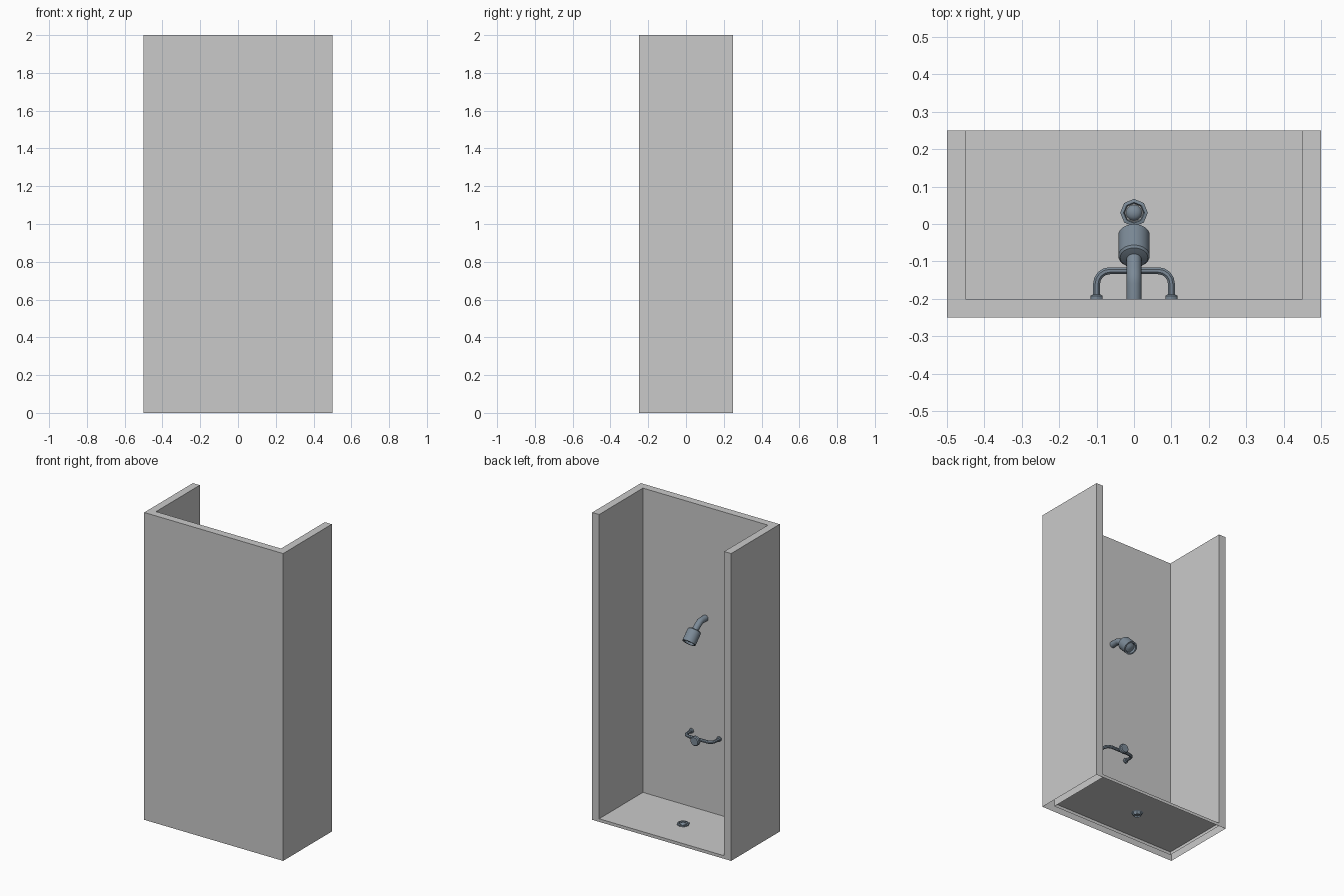
import bpy, bmesh, math
from mathutils import Vector, Matrix

if "Cube" in bpy.data.objects:
    bpy.data.objects.remove(bpy.data.objects["Cube"])


def material(name, rgb):
    m = bpy.data.materials.new(name)
    m.diffuse_color = (*rgb, 1)
    m.use_nodes = True
    m.node_tree.nodes["Principled BSDF"].inputs["Base Color"].default_value = m.diffuse_color
    return m


WHITE = material("wall grey", (0.59, 0.59, 0.59))
STEEL = material("blue grey metal", (0.2, 0.255, 0.31))


def finish(bm, name, mat, smooth=None):
    me = bpy.data.meshes.new(name)
    bm.to_mesh(me)
    bm.free()
    ob = bpy.data.objects.new(name, me)
    bpy.context.collection.objects.link(ob)
    me.materials.append(mat)
    if smooth:
        bpy.ops.object.select_all(action='DESELECT')
        ob.select_set(True)
        bpy.context.view_layer.objects.active = ob
        bpy.ops.object.shade_smooth_by_angle(angle=math.radians(smooth))
    return ob


def skin(bm, rings, cap_start=True, cap_end=True):
    """Join a series of equal vertex rings with quads."""
    vs = [[bm.verts.new(p) for p in r] for r in rings]
    n = len(vs[0])
    for a, b in zip(vs, vs[1:]):
        for i in range(n):
            j = (i + 1) % n
            bm.faces.new((a[i], a[j], b[j], b[i]))
    if cap_start:
        bm.faces.new(vs[0][::-1])
    if cap_end:
        bm.faces.new(vs[-1])


def lathe(name, profile, sides, origin, axis, smooth=None, caps=(True, True)):
    """Spin (radius, height) points about an axis through origin."""
    q = Vector((0, 0, 1)).rotation_difference(Vector(axis))
    rings = [[Vector(origin) + q @ Vector((r * math.cos(2 * math.pi * i / sides),
                                           r * math.sin(2 * math.pi * i / sides), h))
              for i in range(sides)] for r, h in profile]
    bm = bmesh.new()
    skin(bm, rings, *caps)
    return finish(bm, name, STEEL, smooth)


def tube(name, path, radius, sides, side_axis, smooth):
    """Pipe along a planar path; side_axis is normal to its plane."""
    pts = [Vector(p) for p in path]
    s = Vector(side_axis)
    rings = []
    for i, p in enumerate(pts):
        d1 = (pts[i] - pts[i - 1]).normalized() if i else (pts[1] - pts[0]).normalized()
        d2 = (pts[i + 1] - pts[i]).normalized() if i < len(pts) - 1 else d1
        t = (d1 + d2).normalized()
        u = t.cross(s) / max(0.5, t.dot(d1))
        rings.append([p + radius * (s * math.cos(a) - u * math.sin(a))
                      for a in (2 * math.pi * (k + 0.5) / sides for k in range(sides))])
    bm = bmesh.new()
    skin(bm, rings)
    bmesh.ops.recalc_face_normals(bm, faces=bm.faces)
    return finish(bm, name, STEEL, smooth)


# Three-sided wall, hollow and open at the bottom
outline = [(-.5, .25), (-.5, -.25), (.5, -.25), (.5, .25),
           (.45, .25), (.45, -.2), (-.45, -.2), (-.45, .25)]
bm = bmesh.new()
skin(bm, [[(x, y, z) for x, y in outline] for z in (0, 2)], cap_start=False)
finish(bm, "walls", WHITE)

# Floor plate with a low lip at the open side
bm = bmesh.new()
v = [bm.verts.new(p) for p in ((-.45, -.2, .02), (.45, -.2, .02), (.45, .25, .02),
                               (-.45, .25, .02), (-.45, .25, 0), (.45, .25, 0))]
bm.faces.new(v[:4])
bm.faces.new((v[3], v[2], v[5], v[4]))
finish(bm, "floor", WHITE)

# Shower arm, bending 45 degrees downward
bend = [(0, -.16 + .05 * math.sin(a), 1.225 + .05 * math.cos(a))
        for a in (math.radians(d) for d in range(0, 46, 9))]
tube("shower_arm", [(0, -.2, 1.275)] + bend + [(0, -.085, 1.233)], .02, 16, (1, 0, 0), 35)

# Shower head with recessed face
lathe("shower_head", [(.018, -.004), (.037, 0), (.042, .006), (.042, .085), (.033, .085),
                      (.029, .072), (.02, .072), (.014, .076)],
      24, (0, -.09, 1.238), (0, 1, -1), 35)

# Tap bar: U-shaped pipe from two wall flanges
Z, R = .515, .035
half = [(.1 - R + R * math.cos(a), -.125 - R + R * math.sin(a), Z)
        for a in (math.radians(d) for d in (0, 22.5, 45, 67.5, 90))]
right = [(.1, -.2, Z)] + half
tube("tap_bar", right + [(-x, y, z) for x, y, z in reversed(right)], .01, 8, (0, 0, 1), 25)
for s, n in ((-1, "left"), (1, "right")):
    lathe(n + "_flange", [(.016, 0), (.016, .008), (.011, .011)], 12, (s * .1, -.2, Z), (0, 1, 0), 30)

# Tap knob
lathe("tap_knob", [(.012, 0), (.014, .014), (.03, .02), (.031, .036), (.026, .042)],
      16, (0, -.125, Z), (0, 1, 0), 35)

# Drain: octagonal funnel with domed stopper
lathe("drain_ring", [(.022, 0), (.03, .016), (.037, .02), (.037, .028), (.028, .03), (.022, .012)],
      8, (0, .03, 0), (0, 0, 1), None, (False, False))
lathe("drain_stopper", [(.024, .012), (.021, .022), (.013, .029), (.004, .031)],
      12, (0, .03, 0), (0, 0, 1), 40)
